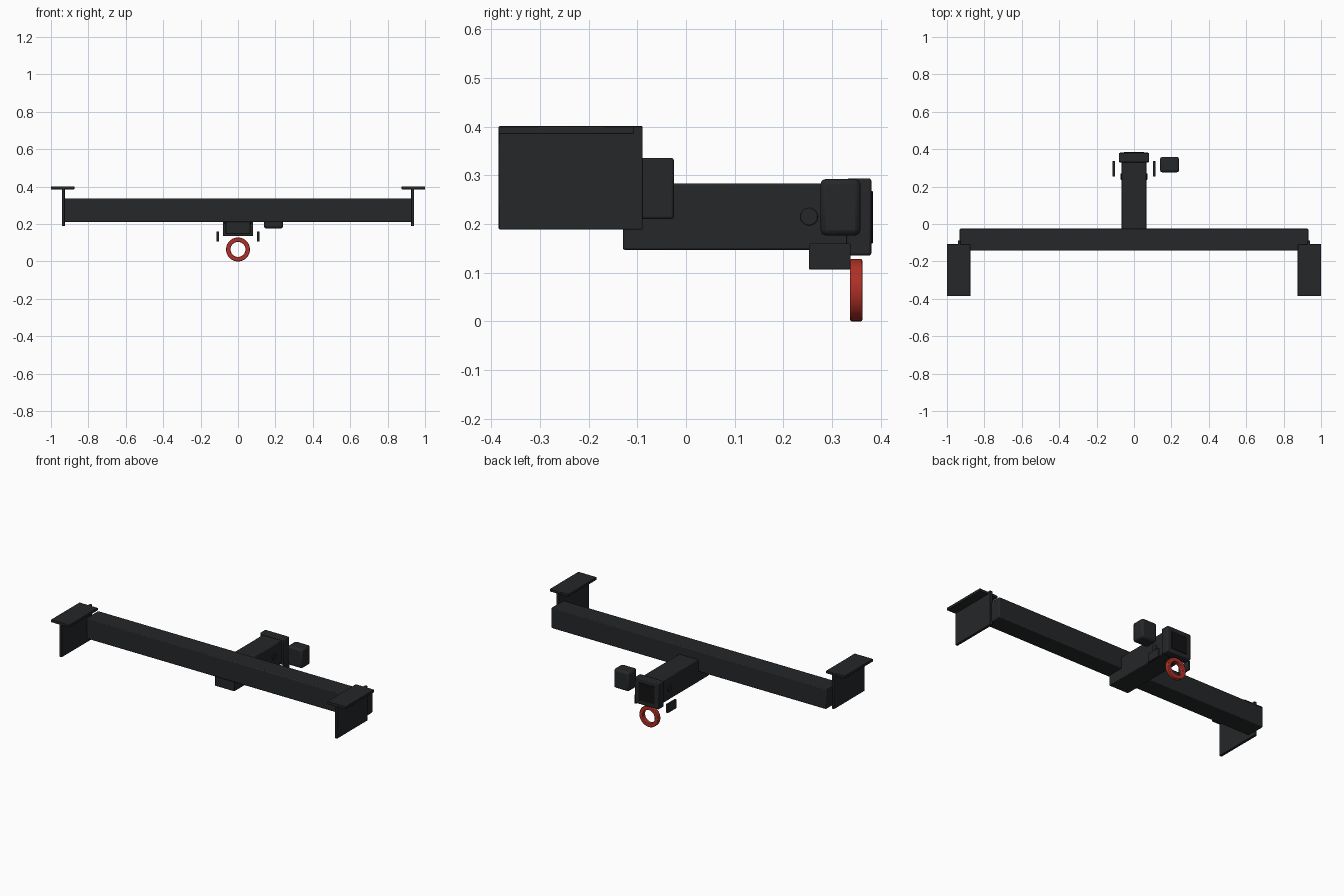
import bpy, bmesh, math

if "Cube" in bpy.data.objects:
    bpy.data.objects.remove(bpy.data.objects["Cube"])


def material(name, rgb):
    m = bpy.data.materials.new(name)
    m.diffuse_color = (*rgb, 1)
    m.use_nodes = True
    m.node_tree.nodes["Principled BSDF"].inputs["Base Color"].default_value = m.diffuse_color
    return m


STEEL = material("black_steel", (0.018, 0.02, 0.022))
DARK = material("dark_opening", (0.006, 0.006, 0.007))
RED = material("red_paint", (0.42, 0.03, 0.02))


def finish(ob, name, mat, bevel, segments=2):
    ob.name = name
    ob.data.materials.append(mat)
    if bevel:
        mod = ob.modifiers.new("rounded_edges", 'BEVEL')
        mod.width = bevel
        mod.segments = segments
        mod.limit_method = 'ANGLE'
    bpy.ops.object.shade_smooth_by_angle(angle=math.radians(35))
    return ob


def box(name, x, y, z, bevel=0.003, mat=STEEL):
    """Box given by its (min, max) range on each axis."""
    bpy.ops.mesh.primitive_cube_add(size=1)
    ob = bpy.context.object
    for v in ob.data.vertices:
        v.co = [lo + (c + 0.5) * (hi - lo) for c, (lo, hi) in zip(v.co, (x, y, z))]
    return finish(ob, name, mat, bevel)


# Main cross tube
box("cross_tube", (-0.932, 0.932), (-0.142, -0.025), (0.21, 0.336), 0.005)

# Frame brackets at both ends: upright plate and top flange
for side, s in (("left", -1), ("right", 1)):
    box(side + "_bracket_plate", sorted((s * 0.926, s * 0.942)),
        (-0.385, -0.089), (0.189, 0.401), 0.002)
    box(side + "_bracket_flange", sorted((s * 0.875, s * 1.0)),
        (-0.385, -0.108), (0.385, 0.401), 0.002)
    # Chain plates beside the receiver
    box(side + "_chain_plate", sorted((s * 0.101, s * 0.114)),
        (0.253, 0.338), (0.106, 0.16), 0.002)

# Receiver tube, collar and dark opening
box("receiver_tube", (-0.066, 0.066), (-0.13, 0.345), (0.147, 0.283), 0.004)
box("receiver_collar", (-0.081, 0.081), (0.33, 0.381), (0.135, 0.294), 0.005)
box("receiver_opening", (-0.054, 0.054), (0.37, 0.384), (0.16, 0.268), 0.001, DARK)

# Hitch pin through the receiver
bpy.ops.mesh.primitive_cylinder_add(vertices=24, radius=0.018, depth=0.142,
                                    location=(0, 0.253, 0.215), rotation=(0, math.pi / 2, 0))
finish(bpy.context.object, "hitch_pin", STEEL, 0.002)

# Wiring socket
box("wiring_socket", (0.139, 0.241), (0.276, 0.359), (0.176, 0.293), 0.012)

# Red tow ring: flat band with square section
bm = bmesh.new()
section = [(0.040, -0.0125), (0.064, -0.0125), (0.064, 0.0125), (0.040, 0.0125)]
N = 40
rings = []
for i in range(N):
    a = 2 * math.pi * i / N
    rings.append([bm.verts.new((r * math.cos(a), 0.35 + d, 0.064 + r * math.sin(a)))
                  for r, d in section])
for i in range(N):
    p, q = rings[i], rings[(i + 1) % N]
    for j in range(4):
        k = (j + 1) % 4
        bm.faces.new((p[j], p[k], q[k], q[j]))
bmesh.ops.recalc_face_normals(bm, faces=bm.faces)
mesh = bpy.data.meshes.new("tow_ring")
bm.to_mesh(mesh)
bm.free()
ring = bpy.data.objects.new("tow_ring", mesh)
bpy.context.collection.objects.link(ring)
bpy.ops.object.select_all(action='DESELECT')
ring.select_set(True)
bpy.context.view_layer.objects.active = ring
finish(ring, "tow_ring", RED, 0.003)
